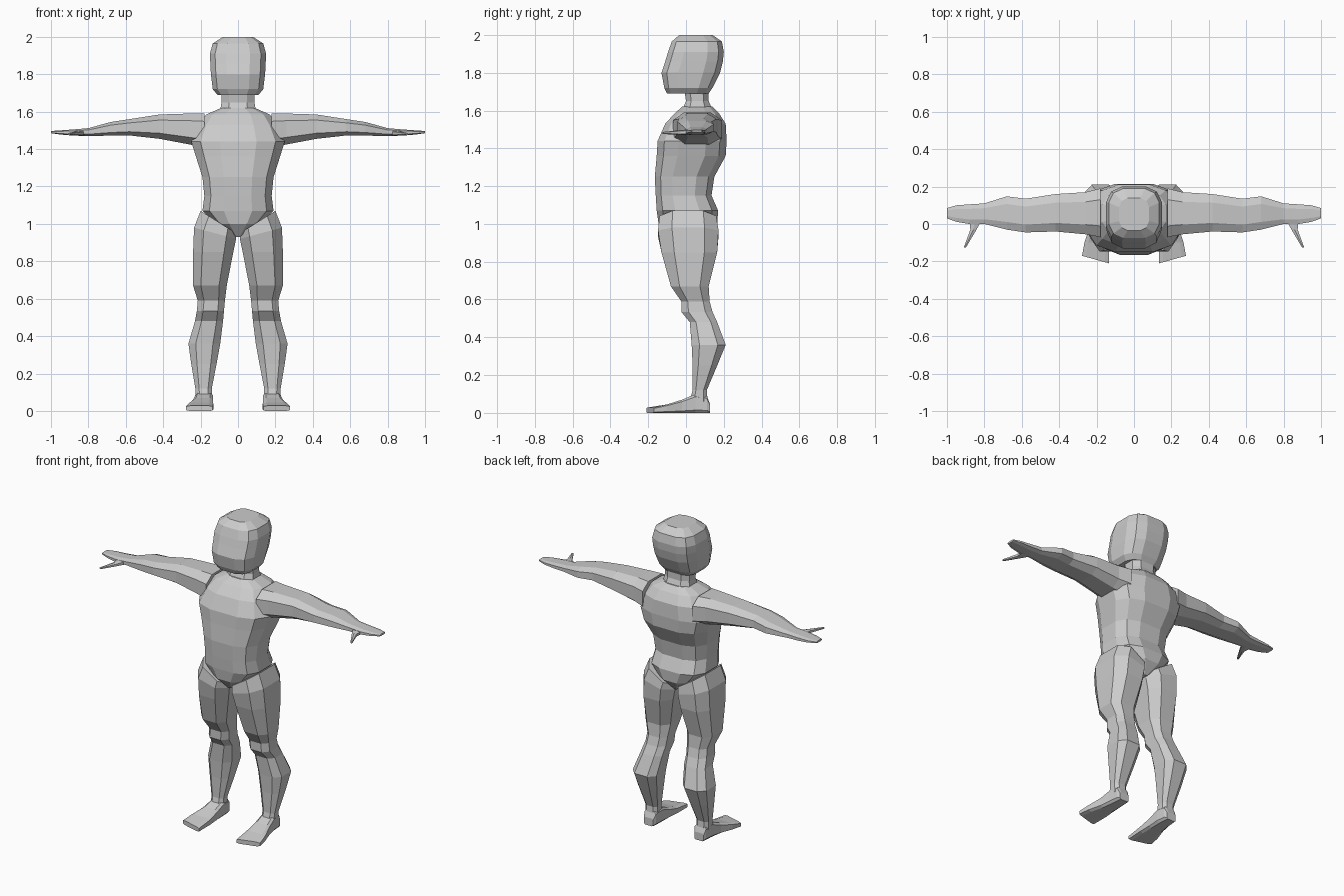
import bpy, bmesh, math


def ring_profile(n, p):
    """Unit rounded-box outline with flat sides, spanning -1..1."""
    pts = []
    for i in range(n):
        a = 2 * math.pi * (i + 0.5) / n
        c, s = math.cos(a), math.sin(a)
        pts.append((math.copysign(abs(c) ** p, c), math.copysign(abs(s) ** p, s)))
    m = max(abs(u) for u, v in pts)
    return [(u / m, v / m) for u, v in pts]


def loft(name, axis, rings, n=8, p=0.7, mirror=False):
    """Skin rings (t, a0, a1, b0, b1, optional slope of t across a)."""
    bm = bmesh.new()
    prof = ring_profile(n, p)
    loops = []
    for t, a0, a1, b0, b1, *slope in rings:
        k = slope[0] if slope else 0
        loop = []
        for u, v in prof:
            a = (a0 + a1) / 2 + u * (a1 - a0) / 2
            b = (b0 + b1) / 2 + v * (b1 - b0) / 2
            w = t + k * u
            co = {'x': (w, a, b), 'y': (a, w, b), 'z': (a, b, w)}[axis]
            loop.append(bm.verts.new(co))
        loops.append(loop)
    for r, s in zip(loops, loops[1:]):
        for i in range(n):
            j = (i + 1) % n
            bm.faces.new((r[i], r[j], s[j], s[i]))
    bm.faces.new(loops[0])
    bm.faces.new(loops[-1])
    bmesh.ops.recalc_face_normals(bm, faces=bm.faces)
    me = bpy.data.meshes.new(name)
    bm.to_mesh(me)
    bm.free()
    ob = bpy.data.objects.new(name, me)
    bpy.context.collection.objects.link(ob)
    if mirror:
        ob.modifiers.new("Mirror", 'MIRROR')
    return ob


def centred(rows):
    """Rows of (z, half width, front y, back y) as symmetric rings."""
    return [(z, -w, w, f, b) for z, w, f, b in rows]


# Torso, tapering to the crotch
loft("torso", 'z', centred([
    (0.93, 0.02, -0.09, 0.11), (1.00, 0.12, -0.145, 0.165),
    (1.07, 0.19, -0.155, 0.17), (1.15, 0.18, -0.16, 0.135),
    (1.25, 0.19, -0.165, 0.15), (1.36, 0.225, -0.155, 0.21),
    (1.44, 0.25, -0.15, 0.215), (1.53, 0.21, -0.11, 0.21),
    (1.585, 0.17, -0.06, 0.175), (1.62, 0.09, -0.02, 0.14)]), n=12, p=0.7)

# Neck
loft("neck", 'z', centred([
    (1.58, 0.10, -0.03, 0.15), (1.65, 0.088, 0.0, 0.12),
    (1.72, 0.09, -0.01, 0.12)]))

# Head
loft("head", 'z', centred([
    (1.69, 0.11, -0.10, 0.12), (1.72, 0.135, -0.115, 0.14),
    (1.80, 0.145, -0.13, 0.18), (1.86, 0.148, -0.11, 0.195),
    (1.91, 0.15, -0.095, 0.20), (1.965, 0.135, -0.075, 0.19),
    (2.00, 0.08, -0.035, 0.14)]), n=12, p=0.65)

# Arms with flat hands
loft("arm", 'x', [
    (0.18, -0.07, 0.19, 1.41, 1.59), (0.26, -0.055, 0.17, 1.425, 1.59),
    (0.42, -0.04, 0.16, 1.455, 1.585), (0.58, -0.045, 0.135, 1.473, 1.56),
    (0.68, -0.03, 0.148, 1.472, 1.545), (0.80, 0.0, 0.11, 1.47, 1.512),
    (0.88, 0.0, 0.105, 1.472, 1.505), (0.95, 0.012, 0.10, 1.478, 1.50),
    (1.00, 0.03, 0.085, 1.485, 1.497)], mirror=True)

# Thumbs
loft("thumb", 'y', [
    (0.03, 0.81, 0.88, 1.472, 1.50), (-0.03, 0.842, 0.875, 1.473, 1.495),
    (-0.125, 0.898, 0.91, 1.476, 1.486)], n=6, mirror=True)

# Legs, with slanted tops at the hip crease
loft("leg", 'z', [
    (1.01, 0.01, 0.20, -0.14, 0.16, 0.06), (0.95, 0.01, 0.235, -0.148, 0.172, 0.03),
    (0.85, 0.025, 0.24, -0.13, 0.165), (0.67, 0.06, 0.24, -0.08, 0.12),
    (0.59, 0.07, 0.215, -0.025, 0.125), (0.535, 0.075, 0.22, -0.025, 0.14),
    (0.48, 0.08, 0.23, 0.02, 0.165), (0.36, 0.095, 0.265, 0.03, 0.21),
    (0.25, 0.115, 0.25, 0.035, 0.165), (0.12, 0.14, 0.228, 0.035, 0.11),
    (0.06, 0.14, 0.225, 0.02, 0.115)], mirror=True)

# Feet with slanted toe edges
loft("foot", 'y', [
    (-0.19, 0.135, 0.278, 0, 0.028, 0.02), (-0.10, 0.132, 0.265, 0, 0.045),
    (-0.02, 0.135, 0.24, 0, 0.07), (0.05, 0.135, 0.228, 0, 0.10),
    (0.11, 0.14, 0.222, 0, 0.09), (0.126, 0.148, 0.215, 0, 0.05)],
    p=0.4, mirror=True)
